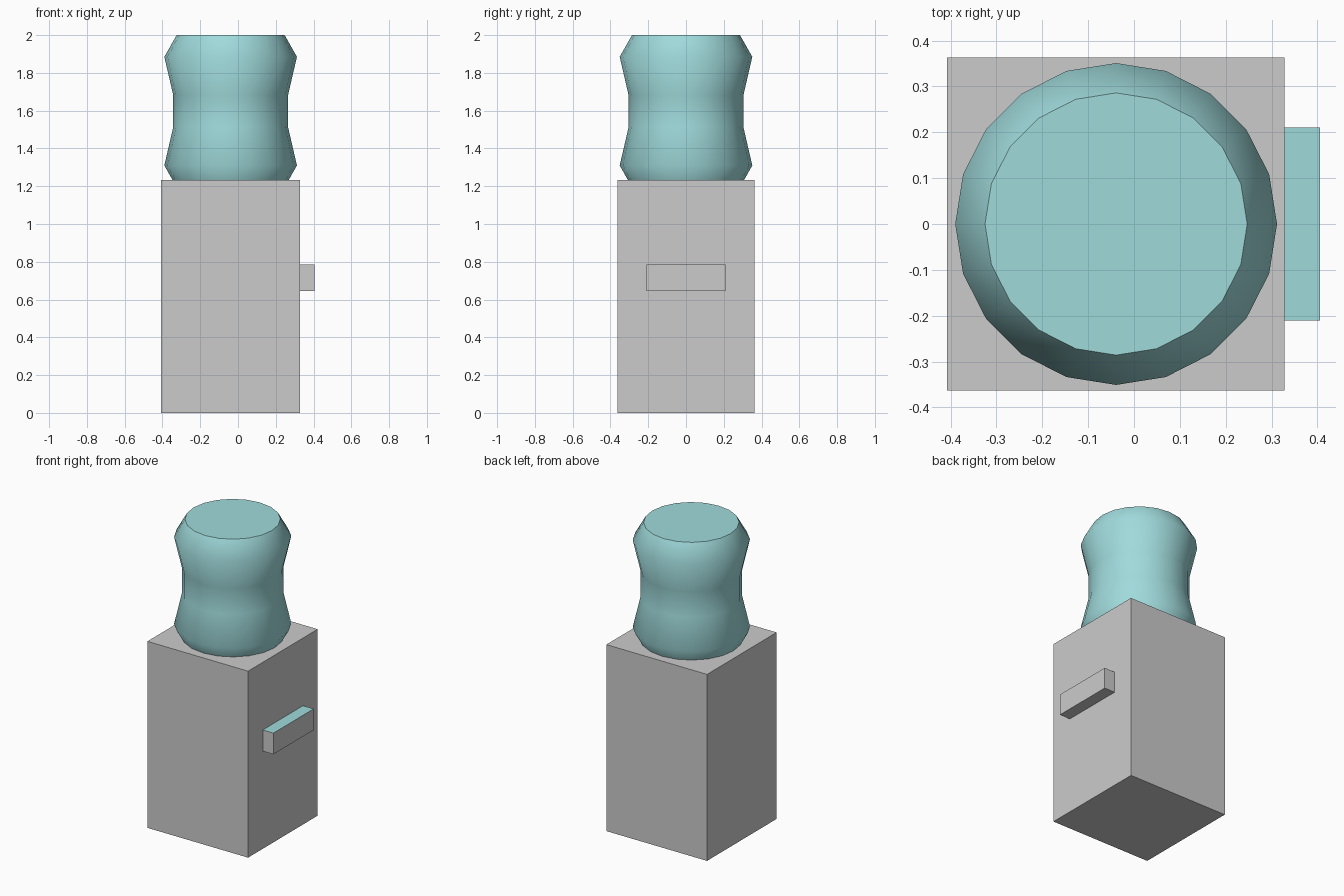
import bpy, bmesh, math

if "Cube" in bpy.data.objects:
    bpy.data.objects.remove(bpy.data.objects["Cube"])

teal = bpy.data.materials.new("teal")
teal.diffuse_color = (0.35, 0.70, 0.71, 1)
teal.use_nodes = True
teal.node_tree.nodes["Principled BSDF"].inputs["Base Color"].default_value = teal.diffuse_color
grey = bpy.data.materials.new("grey")
grey.diffuse_color = (0.63, 0.63, 0.63, 1)
grey.use_nodes = True
grey.node_tree.nodes["Principled BSDF"].inputs["Base Color"].default_value = grey.diffuse_color


def add_object(name, bm):
    mesh = bpy.data.meshes.new(name)
    bmesh.ops.recalc_face_normals(bm, faces=bm.faces)
    bm.to_mesh(mesh)
    bm.free()
    obj = bpy.data.objects.new(name, mesh)
    bpy.context.collection.objects.link(obj)
    return obj


def box(name, lo, hi):
    bm = bmesh.new()
    bmesh.ops.create_cube(bm, size=1)
    for v in bm.verts:
        v.co = [h if c > 0 else l for c, l, h in zip(v.co, lo, hi)]
    return add_object(name, bm)


def lathe(name, profile, sides, cx):
    bm = bmesh.new()
    rings = []
    for r, z in profile:
        angles = [2 * math.pi * i / sides for i in range(sides)]
        rings.append([bm.verts.new((cx + r * math.cos(a), r * math.sin(a), z)) for a in angles])
    for a, b in zip(rings, rings[1:]):
        for i in range(sides):
            j = (i + 1) % sides
            bm.faces.new((a[i], a[j], b[j], b[i]))
    bm.faces.new(rings[0])
    bm.faces.new(rings[-1])
    return add_object(name, bm)


# Square body
box("body", (-0.408, -0.363, 0), (0.328, 0.363, 1.232))

# Side tab, coloured on its top face only
tab = box("side_tab", (0.328, -0.21, 0.645), (0.406, 0.21, 0.785))
tab.data.materials.append(grey)
tab.data.materials.append(teal)
for p in tab.data.polygons:
    p.material_index = 1 if p.normal.z > 0.5 else 0

# Waisted round grip, its lower rim sunk into the body
upper = [(0.304, 1.682), (0.351, 1.885), (0.286, 2.0)]
mid = 1.5975
lower = [(r, 2 * mid - z) for r, z in reversed(upper)]
grip = lathe("grip", lower + upper, 20, -0.039)
grip.data.materials.append(teal)
bpy.context.view_layer.objects.active = grip
grip.select_set(True)
bpy.ops.object.shade_smooth_by_angle(angle=math.radians(50))
